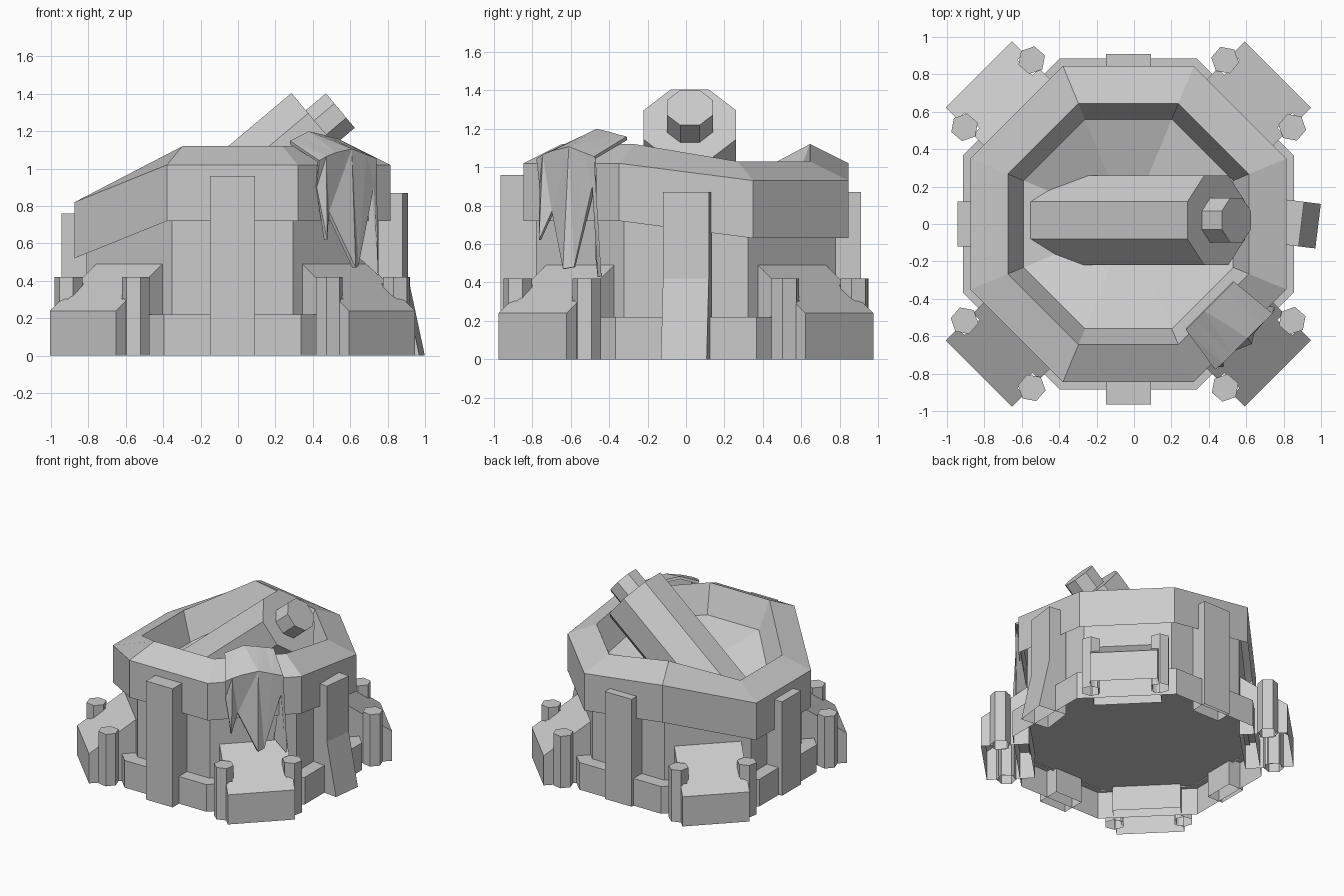
import bpy, bmesh, math
from mathutils import Matrix, Vector

if "Cube" in bpy.data.objects:
    bpy.data.objects.remove(bpy.data.objects["Cube"], do_unlink=True)

grey = bpy.data.materials.new("concrete grey")
grey.use_nodes = True
colour = (0.6, 0.6, 0.6, 1)
grey.diffuse_color = colour
grey.node_tree.nodes["Principled BSDF"].inputs["Base Color"].default_value = colour

CENTRE = Vector((-0.03, 0, 0))


def finish(name, bm):
    bmesh.ops.recalc_face_normals(bm, faces=bm.faces)
    mesh = bpy.data.meshes.new(name)
    bm.to_mesh(mesh)
    bm.free()
    mesh.materials.append(grey)
    obj = bpy.data.objects.new(name, mesh)
    bpy.context.collection.objects.link(obj)
    return obj


def bridge(bm, a, b):
    for i in range(len(a)):
        j = (i + 1) % len(a)
        bm.faces.new((a[i], a[j], b[j], b[i]))


def prism(name, outline, z_low, top, matrix):
    """Extrude a plan outline, open underneath; top(x, y) is the upper height."""
    bm = bmesh.new()
    low = [bm.verts.new(matrix @ Vector((x, y, z_low))) for x, y in outline]
    high = [bm.verts.new(matrix @ Vector((x, y, top(x, y)))) for x, y in outline]
    bm.faces.new(high)
    bridge(bm, low, high)
    return finish(name, bm)


def polygon(sides, apothem):
    r = apothem / math.cos(math.pi / sides)
    angles = [(k + 0.5) * math.tau / sides for k in range(sides)]
    return [(r * math.cos(a), r * math.sin(a)) for a in angles]


def sag(x, y):
    """How far the collar has sunk at each corner."""
    if x < -abs(y):
        return 0.2
    return 0.09 if x > 0 and y > 0 else 0


def octagon_shell(name, rings, hub_height=None):
    """Stack of octagons (apothem, height), with an optional sunken centre."""
    bm = bmesh.new()
    loops = [[bm.verts.new(CENTRE + Vector((x, y, z - (sag(x, y) if z > 0.5 else 0))))
              for x, y in polygon(8, r)] for r, z in rings]
    for a, b in zip(loops, loops[1:]):
        bridge(bm, a, b)
    if hub_height:
        hub = bm.verts.new(CENTRE + Vector((0, 0, hub_height)))
        for i in range(8):
            bm.faces.new((loops[-1][i], loops[-1][(i + 1) % 8], hub))
    finish(name, bm)


# Stepped wall, floor underneath, and overhanging collar with the sunken gun pit
octagon_shell("wall", [(0.885, 0), (0.885, 0.22), (0.78, 0.22), (0.78, 0.9)])
prism("underside_floor", polygon(8, 0.81), 0.19, lambda x, y: 0.2, Matrix.Translation(CENTRE))
octagon_shell("collar", [(0.845, 0.72), (0.845, 1.02), (0.645, 1.12), (0.56, 0.9)], 0.71)

# Buttresses on the four straight sides, as side profiles (distance out, height)
buttresses = {
    "right_buttress": (180, 0, [(0.78, 0), (0.915, 0), (0.915, 0.76), (0.78, 0.76)]),
    "front_buttress": (-90, 0, [(0.78, 0), (0.965, 0), (0.965, 0.96), (0.78, 0.96)]),
    "back_buttress": (90, 0, [(0.78, 0), (0.91, 0), (0.91, 0.87), (0.78, 0.87)]),
    "left_buttress": (0, -7, [(0.78, 0), (1.015, 0), (0.925, 0.42), (0.925, 0.87), (0.78, 0.87)]),
}
for name, (angle, yaw, profile) in buttresses.items():
    turn = (Matrix.Translation(CENTRE) @ Matrix.Rotation(math.radians(angle), 4, "Z")
            @ Matrix.Translation((0.92, 0, 0)) @ Matrix.Rotation(math.radians(yaw), 4, "Z"))
    bm = bmesh.new()
    sides = [[bm.verts.new(turn @ Vector((r - 0.92, w, z))) for r, z in profile]
             for w in (-0.12, 0.12)]
    for i in range(1, len(profile)):
        j = (i + 1) % len(profile)
        bm.faces.new((sides[0][i], sides[0][j], sides[1][j], sides[1][i]))
    for side in sides:
        bm.faces.new(side)
    finish(name, bm)

# Sloped corner feet, notched around a pair of hexagonal bolts
half = [(1.13, 0.25), (1.04, 0.25), (1.04, 0.2), (0.925, 0.2), (0.925, 0.25), (0.775, 0.25)]
foot = half + [(r, -w) for r, w in reversed(half)]
for k, corner in enumerate(("back_left", "back_right", "front_right", "front_left")):
    turn = Matrix.Translation(CENTRE) @ Matrix.Rotation(math.radians(45 + 90 * k), 4, "Z")
    prism(corner + "_foot", foot, 0, lambda r, w: 0.24 + (1.13 - r) * 0.714, turn)
    for side in (-1, 1):
        spot = turn @ Matrix.Translation((0.985, 0.254 * side, 0)) @ Matrix.Rotation(0.6, 4, "Z")
        prism(corner + "_bolt", polygon(6, 0.065), 0, lambda x, y: 0.42, spot)

# Gun barrel, tilted up towards the left, with a narrower muzzle
tilt = Matrix.Translation((0.44, 0.02, 1.22)) @ Matrix.Rotation(math.radians(50), 4, "Y")
prism("gun_barrel", polygon(8, 0.24), -1.15, lambda x, y: 0, tilt)
prism("gun_muzzle", polygon(8, 0.12), -0.05, lambda x, y: 0.14, tilt)

# Torn cloth draped over the front left corner: (across, out, height) by row
inner = [(-0.18, 0.615, 1.14), (-0.11, 0.615, 1.165), (-0.04, 0.615, 1.19),
         (0.05, 0.615, 1.175), (0.12, 0.615, 1.16), (0.18, 0.615, 1.15)]
edge = [(-0.22, 0.87, 1.04), (-0.17, 0.875, 1.06), (-0.1, 0.875, 1.08),
        (0.02, 0.875, 1.1), (0.13, 0.875, 1.07), (0.205, 0.875, 1.05)]
hem = [(-0.215, 0.85, 0.9), (-0.185, 0.89, 0.62), (-0.13, 0.85, 0.77),
       (0.01, 0.91, 0.47), (0.06, 0.88, 0.48), (0.19, 0.87, 0.9)]
bm = bmesh.new()
turn = Matrix.Translation(CENTRE) @ Matrix.Rotation(math.radians(-45), 4, "Z")
rows = [[bm.verts.new(turn @ Vector((r, t, z))) for t, r, z in row] for row in (inner, edge, hem)]
for a, b in zip(rows, rows[1:]):
    for i in range(5):
        bm.faces.new((a[i], a[i + 1], b[i + 1], b[i]))
# Side flap folded back against the wall
flap = [bm.verts.new(p) for p in ((0.75, -0.45, 0.43), (0.65, -0.46, 0.52))]
bm.faces.new((rows[1][-1], rows[2][-1], flap[0]))
bm.faces.new((rows[1][-1], flap[0], flap[1]))
bmesh.ops.triangulate(bm, faces=bm.faces)
cloth = finish("torn_cloth", bm)
thick = cloth.modifiers.new("thickness", "SOLIDIFY")
thick.thickness = 0.02
thick.offset = 0
